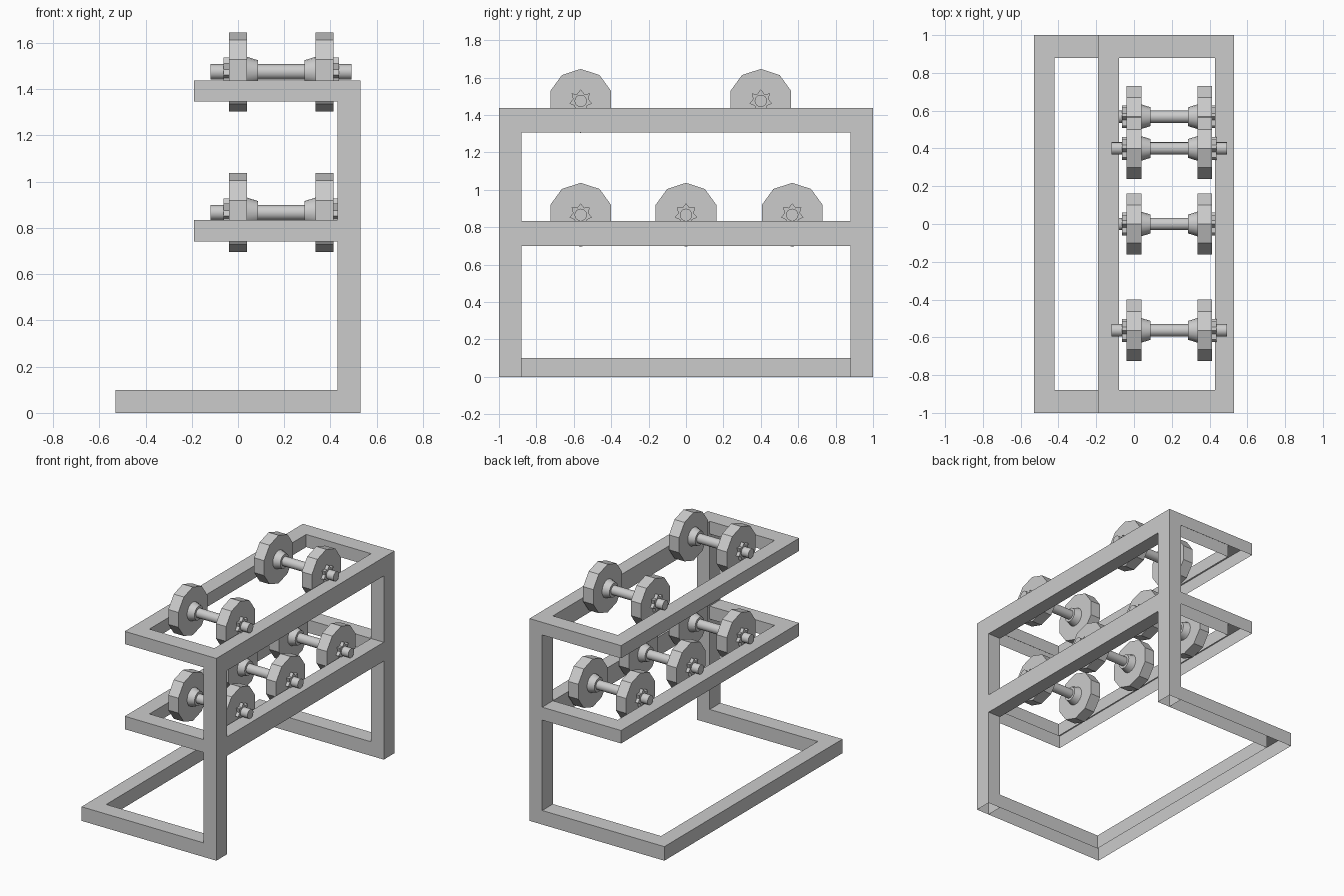
import bpy, bmesh
from math import radians, pi, cos, sin
from mathutils import Matrix

if "Cube" in bpy.data.objects:
    bpy.data.objects.remove(bpy.data.objects["Cube"])

X_BACK, X_POST, Y_OUT, Y_IN = 0.53, 0.43, 1.0, 0.88


def finish(bm, name):
    bmesh.ops.recalc_face_normals(bm, faces=bm.faces)
    me = bpy.data.meshes.new(name)
    bm.to_mesh(me)
    bm.free()
    ob = bpy.data.objects.new(name, me)
    bpy.context.collection.objects.link(ob)
    return ob


def box(name, x0, x1, y0, y1, z0, z1, open_bottom=False):
    bm = bmesh.new()
    m = Matrix.LocRotScale(((x0 + x1) / 2, (y0 + y1) / 2, (z0 + z1) / 2), None,
                           (x1 - x0, y1 - y0, z1 - z0))
    bmesh.ops.create_cube(bm, size=1, matrix=m)
    bmesh.ops.recalc_face_normals(bm, faces=bm.faces)
    if open_bottom:
        low = [f for f in bm.faces if f.normal.z < -0.9]
        bmesh.ops.delete(bm, geom=low, context='FACES_ONLY')
    return finish(bm, name)


def u_frame(name, x_front, width, z0, z1):
    """U-shaped channel, hollow underneath, with arms running into the posts."""
    xi = x_front + width
    outline = [(X_POST, -Y_OUT), (x_front, -Y_OUT), (x_front, Y_OUT), (X_POST, Y_OUT),
               (X_POST, Y_IN), (xi, Y_IN), (xi, -Y_IN), (X_POST, -Y_IN)]
    bm = bmesh.new()
    top = [bm.verts.new((x, y, z1)) for x, y in outline]
    low = [bm.verts.new((x, y, z0)) for x, y in outline]
    n = len(outline)
    # top as three strips
    for a, b, c, d in ((0, 1, 6, 7), (1, 2, 5, 6), (2, 3, 4, 5)):
        bm.faces.new([top[i] for i in (a, b, c, d)])
    for i in range(n):
        j = (i + 1) % n
        if i not in (3, 7):
            bm.faces.new((top[i], top[j], low[j], low[i]))
    return finish(bm, name)


# Frame
u_frame("base_frame", -0.53, 0.11, 0.0, 0.10)
u_frame("lower_shelf", -0.19, 0.11, 0.742, 0.834)
u_frame("upper_shelf", -0.19, 0.11, 1.347, 1.437)
for side, y0, y1 in (("front", -Y_OUT, -Y_IN), ("back", Y_IN, Y_OUT)):
    box(side + "_post", X_POST, X_BACK, y0, y1, 0, 1.437, open_bottom=True)
box("lower_rail", X_POST, X_BACK, -Y_IN, Y_IN, 0.70, 0.834)
box("upper_rail", X_POST, X_BACK, -Y_IN, Y_IN, 1.305, 1.437)


# Dumbbell, centred on its handle along x
def cone_x(bm, x0, x1, r0, r1, sides, turn=0.0):
    m = (Matrix.Translation(((x0 + x1) / 2, 0, 0)) @ Matrix.Rotation(pi / 2, 4, 'Y')
         @ Matrix.Rotation(turn, 4, 'Z'))
    bmesh.ops.create_cone(bm, cap_ends=True, segments=sides, radius1=r0, radius2=r1,
                          depth=x1 - x0, matrix=m)


def star_x(bm, x0, x1, r_out, r_in, points):
    ring = []
    for i in range(points * 2):
        a = pi / 2 + i * pi / points
        r = r_in if i % 2 else r_out
        ring.append(bm.verts.new((x0, r * cos(a), r * sin(a))))
    face = bm.faces.new(ring)
    ext = bmesh.ops.extrude_face_region(bm, geom=[face], use_keep_orig=True)
    for v in ext["geom"]:
        if isinstance(v, bmesh.types.BMVert):
            v.co.x = x1


def dumbbell(name):
    bm = bmesh.new()
    cone_x(bm, -0.305, 0.305, 0.033, 0.033, 16)           # handle
    for s in (-1, 1):
        def span(a, b):
            return (a, b) if s > 0 else (-b, -a)
        cone_x(bm, *span(0.148, 0.227), 0.171, 0.171, 10, pi / 2)   # weight plate
        r = (0.05, 0.065) if s > 0 else (0.065, 0.05)
        cone_x(bm, *span(0.10, 0.148), *r, 16)            # inner collar
        star_x(bm, *span(0.227, 0.25), 0.062, 0.042, 7)   # star nut
    ob = finish(bm, name)
    bpy.context.view_layer.objects.active = ob
    ob.select_set(True)
    bpy.ops.object.shade_smooth_by_angle(angle=radians(30))
    ob.select_set(False)
    return ob


spots = [(-0.563, 0.866), (0.0, 0.866), (0.568, 0.866), (-0.563, 1.475), (0.40, 1.475)]
first = dumbbell("dumbbell_1")
for i, (y, z) in enumerate(spots):
    ob = first
    if i:
        ob = first.copy()
        ob.name = f"dumbbell_{i + 1}"
        bpy.context.collection.objects.link(ob)
    ob.location = (0.187, y, z)
